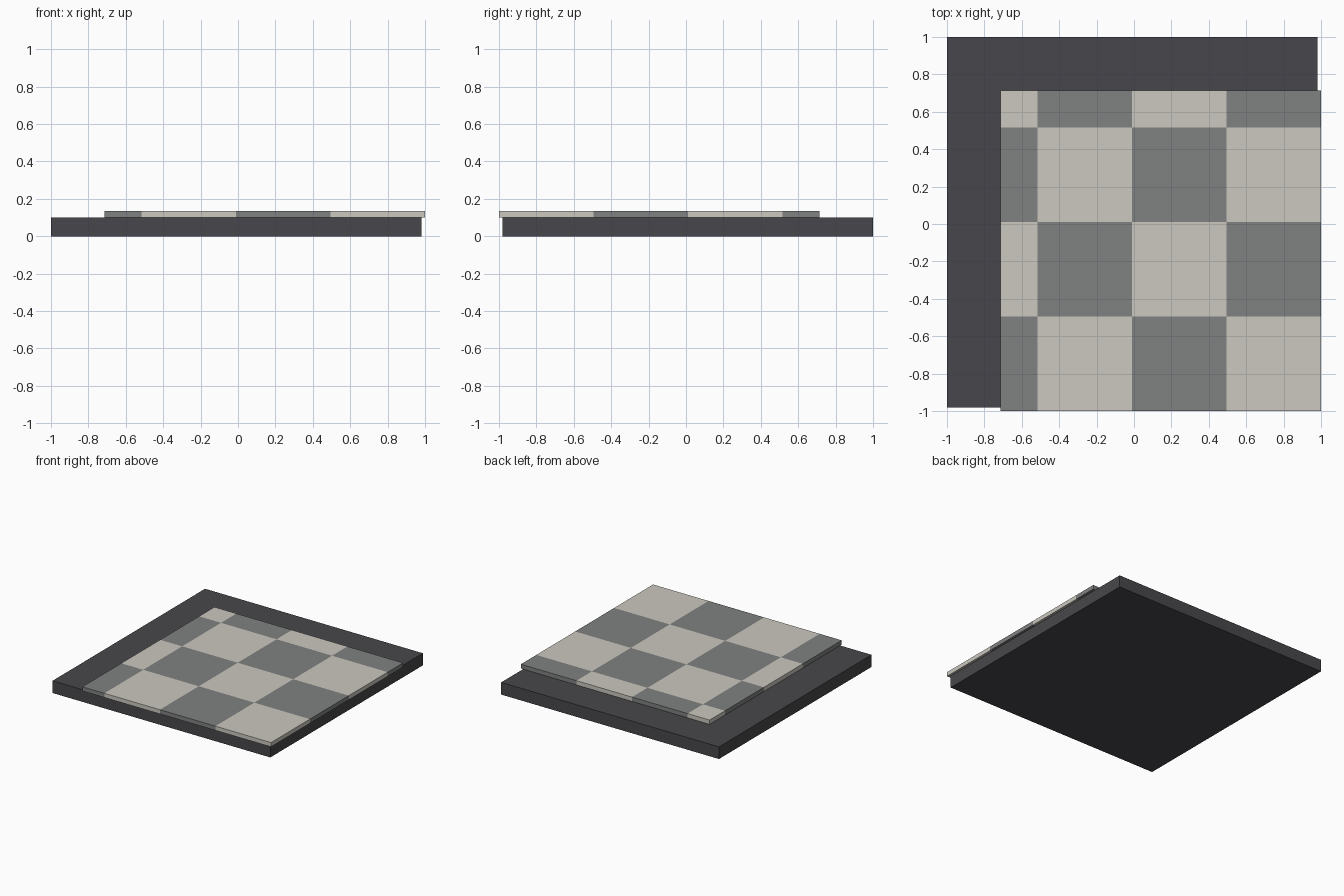
import bpy

old = bpy.data.objects.get("Cube")
if old:
    bpy.data.objects.remove(old, do_unlink=True)


def make_material(name, rgb):
    mat = bpy.data.materials.new(name)
    mat.use_nodes = True
    color = (*rgb, 1)
    mat.diffuse_color = color
    mat.node_tree.nodes["Principled BSDF"].inputs["Base Color"].default_value = color
    return mat


def box(name, x, y, z, mat):
    """Box spanning the given (low, high) ranges."""
    spans = (x, y, z)
    bpy.ops.mesh.primitive_cube_add(size=1)
    obj = bpy.context.object
    obj.name = name
    obj.location = [(lo + hi) / 2 for lo, hi in spans]
    obj.scale = [hi - lo for lo, hi in spans]
    bpy.ops.object.transform_apply(location=True, rotation=False, scale=True)
    obj.data.materials.append(mat)
    return obj


charcoal = make_material("charcoal", (0.064, 0.062, 0.069))
grey = make_material("grey tile", (0.215, 0.218, 0.218))
cream = make_material("cream tile", (0.60, 0.58, 0.52))

# Thick base slab
box("base_slab", (-1, 0.98), (-0.98, 1), (0, 0.1), charcoal)

# Chequered tiles, overhanging the front and left edges, cut short at the others
x_edges = [-0.715, -0.515, -0.01, 0.495, 1]
y_edges = [-v for v in reversed(x_edges)]
for i, x in enumerate(zip(x_edges, x_edges[1:])):
    for j, y in enumerate(zip(y_edges, y_edges[1:])):
        box(f"tile_{i}_{j}", x, y, (0.1, 0.135), cream if (i + j) % 2 else grey)
